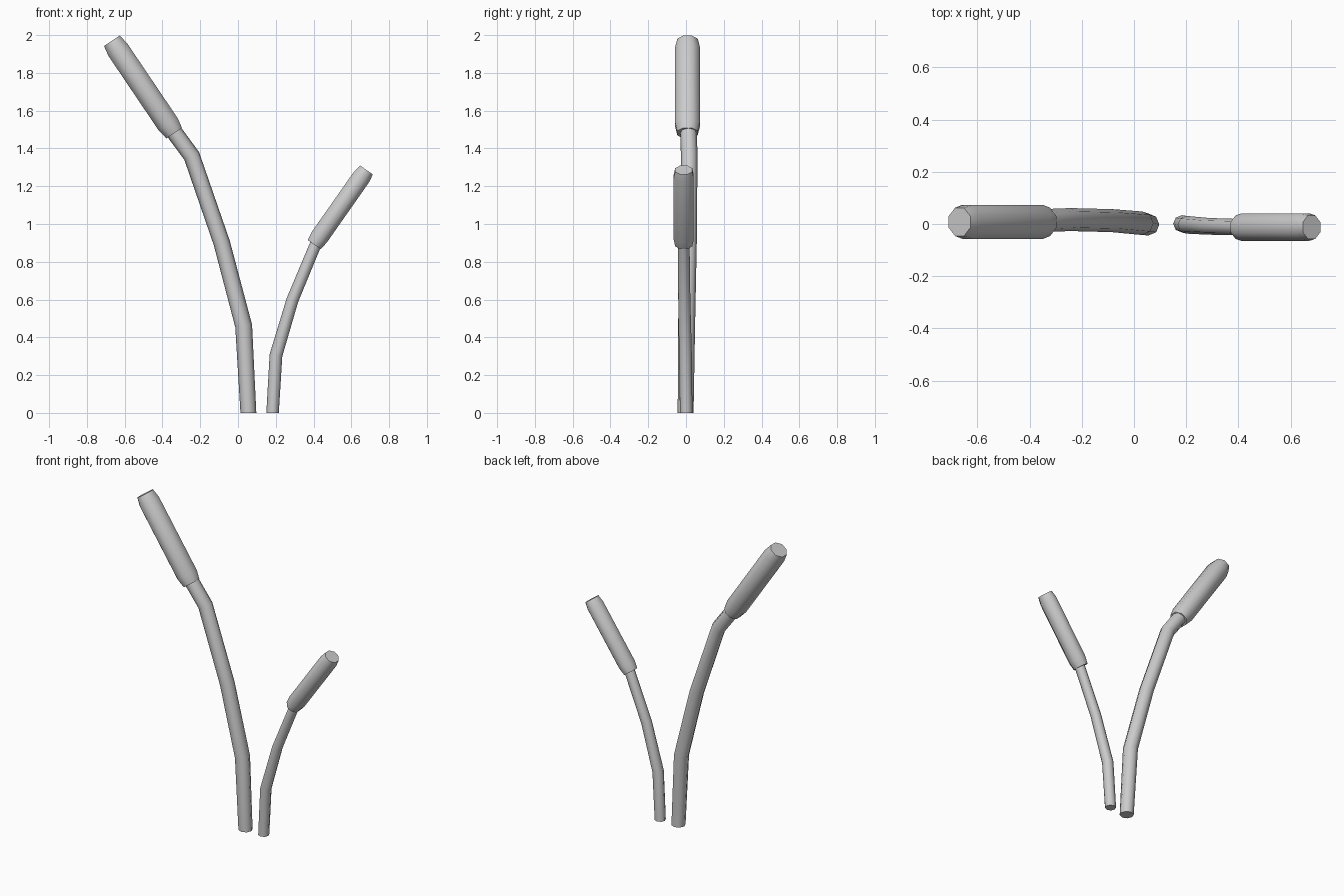
import bpy, bmesh, math
from mathutils import Vector

if "Cube" in bpy.data.objects:
    bpy.data.objects.remove(bpy.data.objects["Cube"])

SIDES = 8


def tube(name, points, radii, flat=1.0, turn=0.0, level_base=False):
    """Sweep an octagon along points; flat scales it across the x-z plane."""
    pts = [Vector(p) for p in points]
    bm = bmesh.new()
    rings = []
    for i, (p, r) in enumerate(zip(pts, radii)):
        before = (p - pts[i - 1]).normalized() if i > 0 else Vector()
        after = (pts[i + 1] - p).normalized() if i < len(pts) - 1 else Vector()
        t = (before + after).normalized()
        if i == 0 and level_base:
            t = Vector((0, 0, 1))
        across = Vector((0, 1, 0)).cross(t).normalized()
        side = t.cross(across)
        ring = []
        for k in range(SIDES):
            a = turn + 2 * math.pi * k / SIDES
            ring.append(bm.verts.new(p + across * (r * flat * math.cos(a)) + side * (r * math.sin(a))))
        rings.append(ring)
    for lo, hi in zip(rings, rings[1:]):
        for k in range(SIDES):
            j = (k + 1) % SIDES
            bm.faces.new((lo[k], lo[j], hi[j], hi[k]))
    bm.faces.new(rings[0][::-1])
    bm.faces.new(rings[-1])
    bmesh.ops.recalc_face_normals(bm, faces=bm.faces)
    mesh = bpy.data.meshes.new(name)
    bm.to_mesh(mesh)
    bm.free()
    obj = bpy.data.objects.new(name, mesh)
    bpy.context.collection.objects.link(obj)
    bpy.ops.object.select_all(action='DESELECT')
    obj.select_set(True)
    bpy.context.view_layer.objects.active = obj
    bpy.ops.object.shade_smooth_by_angle(angle=math.radians(50))
    return obj


def seed_head(name, base, tip, end_r, body_r, taper):
    """Straight thick head with slightly tapered, flat-capped ends."""
    a, b = Vector(base), Vector(tip)
    d = (b - a).normalized() * taper
    k = 1 / math.cos(math.pi / SIDES)
    tube(name, [a, a + d, b - d, b],
         [end_r * k, body_r * k, body_r * k, end_r * k], 0.92, math.pi / SIDES)


# Tall reed leaning left
tube("tall_stalk",
     [(0.055, -0.002, 0), (0.030, 0.003, 0.46), (-0.086, 0.013, 0.90),
      (-0.245, 0.017, 1.36), (-0.37, 0.012, 1.53)],
     [0.042, 0.045, 0.044, 0.044, 0.044], level_base=True)
seed_head("tall_head", (-0.338, 0.008, 1.481), (-0.668, 0.008, 1.970), 0.054, 0.065, 0.055)

# Short reed leaning right
tube("short_stalk",
     [(0.183, 0.001, 0), (0.201, -0.003, 0.305), (0.288, -0.009, 0.597),
      (0.410, -0.012, 0.890), (0.432, -0.012, 0.925)],
     [0.033, 0.034, 0.032, 0.031, 0.031], level_base=True)
seed_head("short_head", (0.403, -0.012, 0.891), (0.680, -0.012, 1.286), 0.045, 0.053, 0.045)
